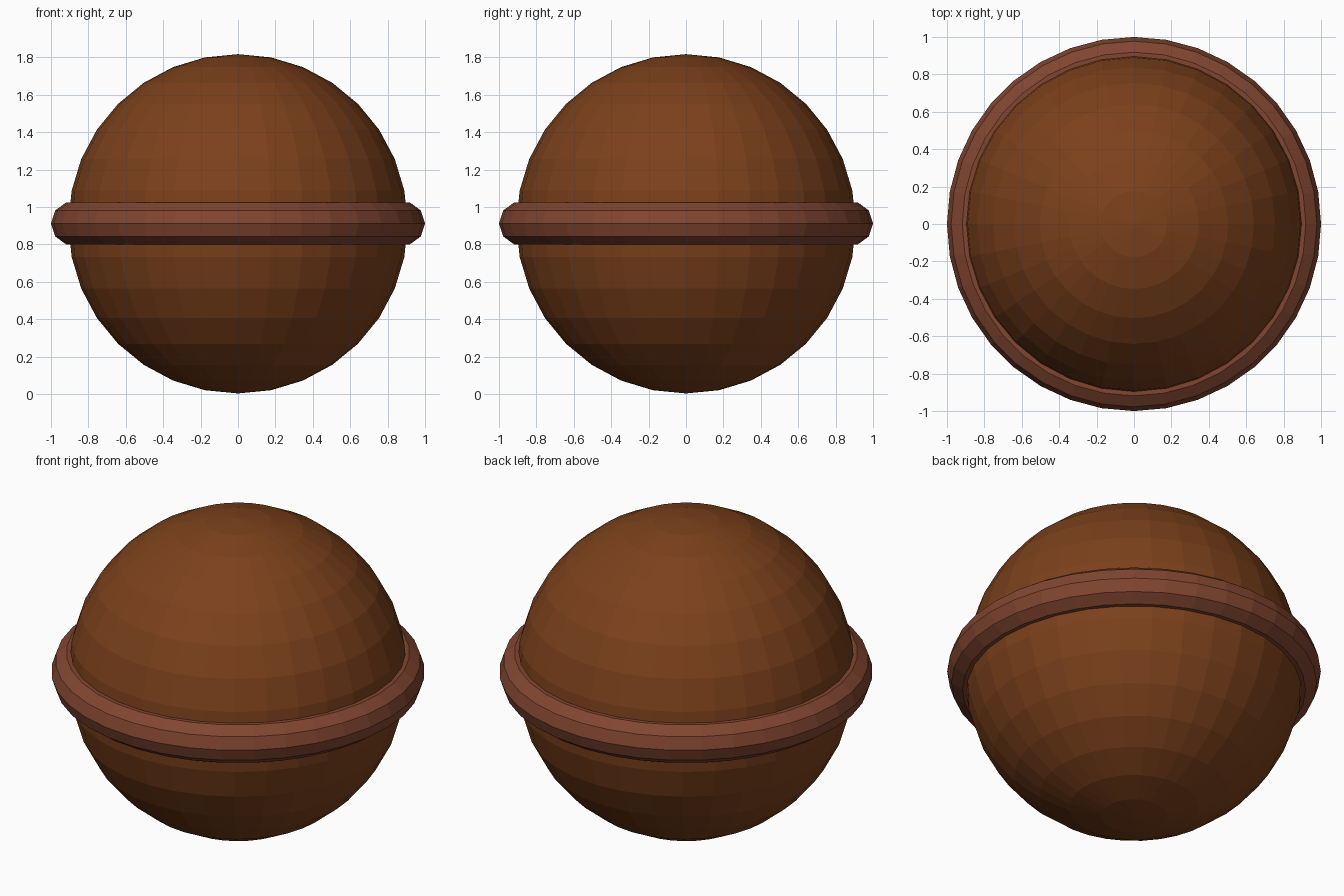
import bpy
import math

if "Cube" in bpy.data.objects:
    bpy.data.objects.remove(bpy.data.objects["Cube"])


def colour(obj, name, rgb):
    mat = bpy.data.materials.new(name)
    mat.diffuse_color = (*rgb, 1)
    mat.use_nodes = True
    mat.node_tree.nodes["Principled BSDF"].inputs["Base Color"].default_value = mat.diffuse_color
    obj.data.materials.append(mat)


CENTRE_Z = 0.91

# Faceted ball
bpy.ops.mesh.primitive_uv_sphere_add(segments=32, ring_count=16, radius=0.907,
                                     location=(0, 0, CENTRE_Z))
ball = bpy.context.object
ball.name = "ball"
colour(ball, "ball_brown", (0.20, 0.052, 0.011))

# Raised belt around the equator
bpy.ops.mesh.primitive_torus_add(major_segments=36, minor_segments=10,
                                 major_radius=0.882, minor_radius=0.118,
                                 location=(0, 0, CENTRE_Z + 0.002))
belt = bpy.context.object
belt.name = "equator_belt"
colour(belt, "belt_brown", (0.22, 0.06, 0.03))
